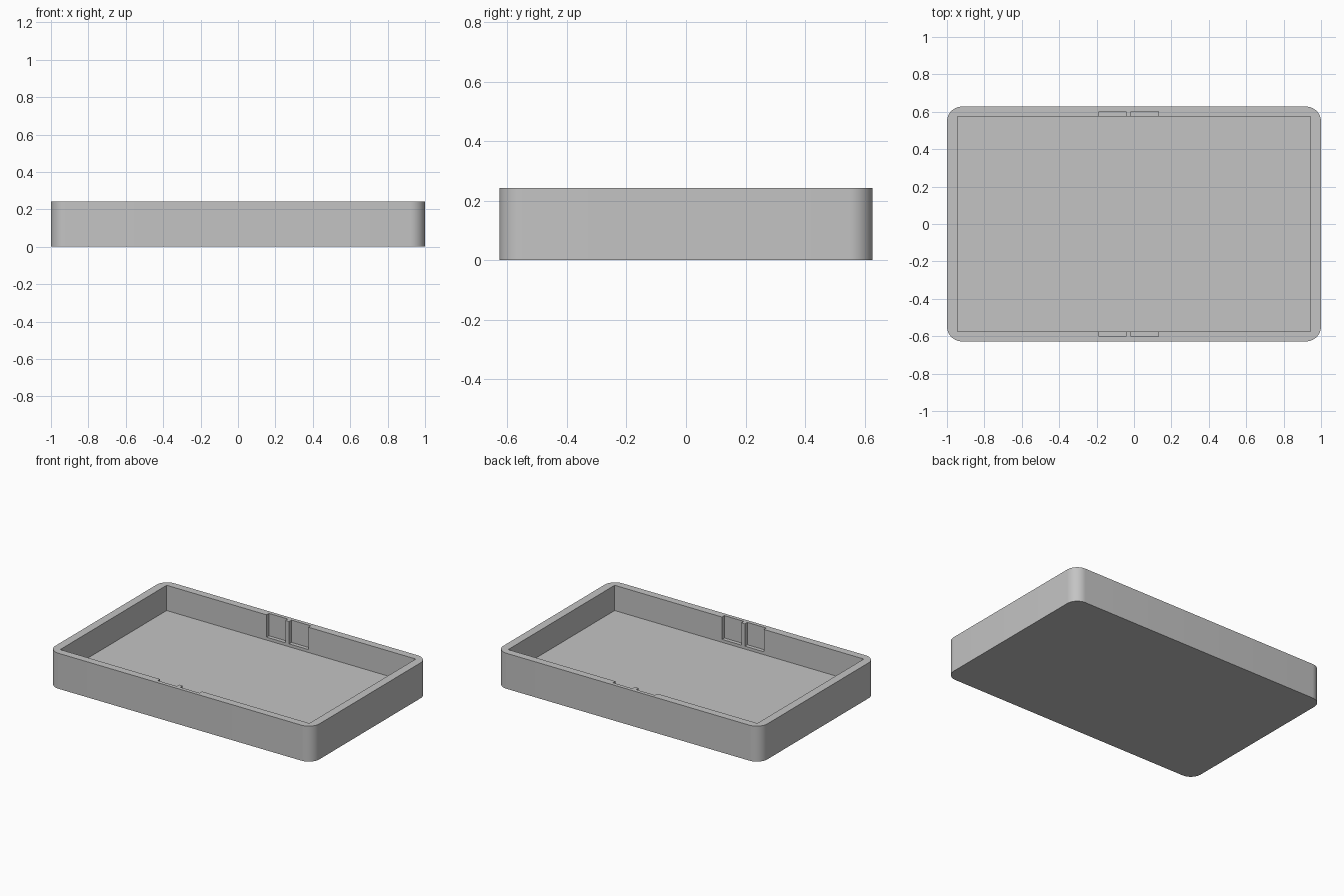
import bpy
import bmesh

default = bpy.data.objects.get("Cube")
if default:
    bpy.data.objects.remove(default, do_unlink=True)

# Overall sizes
LENGTH, WIDTH, HEIGHT = 2.0, 1.255, 0.243
CORNER_RADIUS = 0.08
INNER_X, INNER_Y, FLOOR_Z = 0.944, 0.576, 0.07
NOTCH_Y, NOTCH_Z = 0.602, 0.09
ABOVE = HEIGHT + 0.1

grey = bpy.data.materials.new("plain_grey")
grey.use_nodes = True
colour = (0.55, 0.55, 0.55, 1.0)
grey.diffuse_color = colour
grey.node_tree.nodes["Principled BSDF"].inputs["Base Color"].default_value = colour


def box(name, low, high, radius=0.0):
    """Box between two corners, optionally with rounded upright edges."""
    bm = bmesh.new()
    bmesh.ops.create_cube(bm, size=1)
    for v in bm.verts:
        v.co = [h if c > 0 else l for c, l, h in zip(v.co, low, high)]
    if radius:
        upright = [e for e in bm.edges
                   if abs(e.verts[0].co.z - e.verts[1].co.z) > 0.01]
        bmesh.ops.bevel(bm, geom=upright, offset=radius, segments=12,
                        profile=0.5, affect="EDGES")
    bmesh.ops.recalc_face_normals(bm, faces=bm.faces)
    mesh = bpy.data.meshes.new(name)
    bm.to_mesh(mesh)
    bm.free()
    mesh.materials.append(grey)
    obj = bpy.data.objects.new(name, mesh)
    bpy.context.collection.objects.link(obj)
    return obj


# Rounded tray body
tray = box("tray", (-LENGTH / 2, -WIDTH / 2, 0),
           (LENGTH / 2, WIDTH / 2, HEIGHT), CORNER_RADIUS)

# Square-cornered cavity, then paired notches in the two long walls
cutters = [box("cavity_cutter", (-INNER_X, -INNER_Y, FLOOR_Z),
               (INNER_X, INNER_Y, ABOVE))]
for x0, x1 in ((-0.187, -0.043), (-0.016, 0.131)):
    cutters.append(box("notch_cutter", (x0, -NOTCH_Y, NOTCH_Z),
                       (x1, NOTCH_Y, ABOVE)))

bpy.ops.object.select_all(action="DESELECT")
bpy.context.view_layer.objects.active = tray
tray.select_set(True)
for cutter in cutters:
    cutter.hide_render = True
    cut = tray.modifiers.new("cut", "BOOLEAN")
    cut.operation = "DIFFERENCE"
    cut.solver = "EXACT"
    cut.object = cutter
    bpy.ops.object.modifier_apply(modifier=cut.name)
    bpy.data.objects.remove(cutter, do_unlink=True)

bpy.ops.object.shade_smooth_by_angle()
